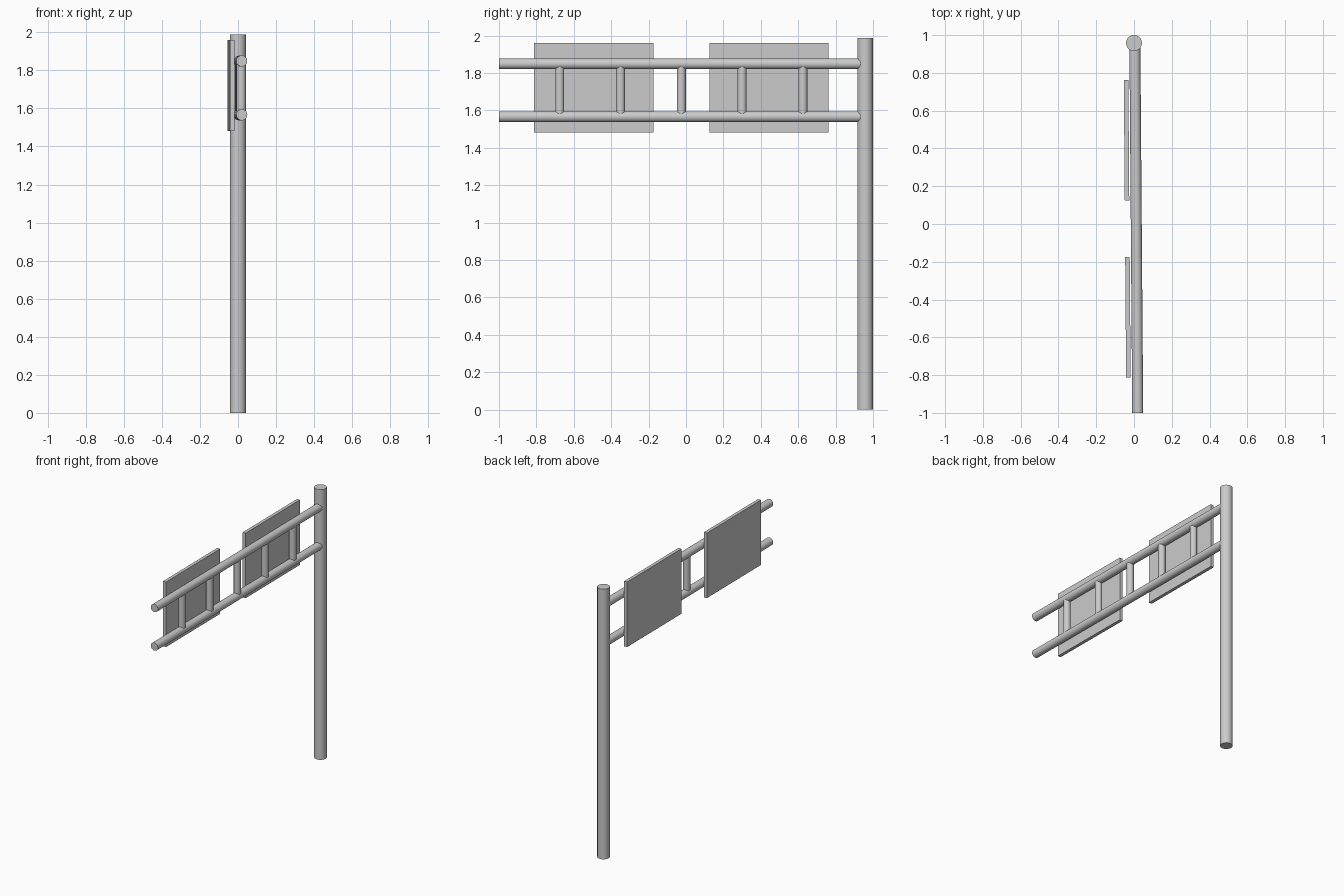
import bpy
import math
from mathutils import Vector

if "Cube" in bpy.data.objects:
    bpy.data.objects.remove(bpy.data.objects["Cube"])

SLOPE = -0.0077   # slight yaw of the whole arm


def arm_x(y):
    return 0.012 + SLOPE * y


def tube(name, start, end, radius, sides=32):
    a, b = Vector(start), Vector(end)
    bpy.ops.mesh.primitive_cylinder_add(vertices=sides, radius=radius,
                                        depth=(b - a).length, location=(a + b) / 2)
    o = bpy.context.object
    o.name = name
    o.rotation_euler = (b - a).to_track_quat('Z', 'Y').to_euler()
    bpy.ops.object.shade_smooth_by_angle(angle=math.radians(40))
    return o


# Upright pole
tube("pole", (0, 0.958, 0), (0, 0.958, 1.987), 0.042)

# Two horizontal arms, ending inside the pole
LOW, HIGH = 1.566, 1.849
for name, z in (("lower_arm", LOW), ("upper_arm", HIGH)):
    tube(name, (arm_x(-1), -1, z), (arm_x(0.95), 0.95, z), 0.029)

# Vertical struts between the arms
for i in range(5):
    y = -0.675 + 0.325 * i
    tube(f"strut_{i + 1}", (arm_x(y), y, LOW), (arm_x(y), y, HIGH), 0.024)

# Flat sign panels on the left side of the arms
for name, y in (("near_panel", -0.493), ("far_panel", 0.443)):
    bpy.ops.mesh.primitive_cube_add(size=1, location=(arm_x(y) - 0.048, y, 1.72))
    o = bpy.context.object
    o.name = name
    o.scale = (0.024, 0.637, 0.478)
    o.rotation_euler.z = -math.atan(SLOPE)
